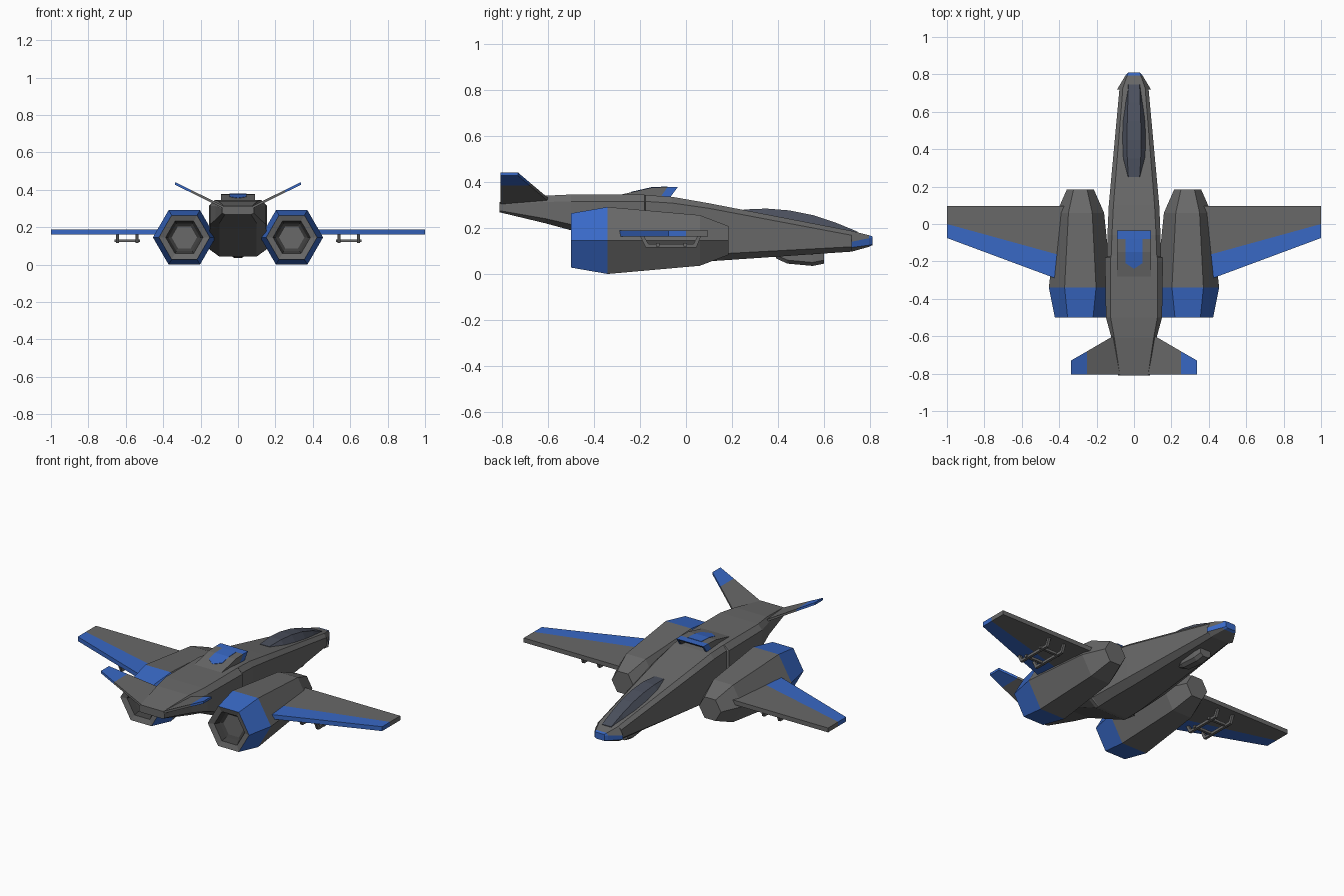
import bpy, bmesh
from math import cos, sin, radians
from mathutils import Vector

if "Cube" in bpy.data.objects:
    bpy.data.objects.remove(bpy.data.objects["Cube"])


def material(name, rgb):
    m = bpy.data.materials.new(name)
    m.diffuse_color = (*rgb, 1)
    m.use_nodes = True
    m.node_tree.nodes["Principled BSDF"].inputs["Base Color"].default_value = m.diffuse_color
    return m


GREY = material("grey", (0.14, 0.14, 0.14))
BLUE = material("blue", (0.04, 0.14, 0.56))
GLASS = material("glass", (0.07, 0.08, 0.11))
DARK = material("dark", (0.05, 0.05, 0.05))


def finish(name, bm, mats, mirror=False):
    bmesh.ops.recalc_face_normals(bm, faces=bm.faces)
    me = bpy.data.meshes.new(name)
    bm.to_mesh(me)
    bm.free()
    for m in mats:
        me.materials.append(m)
    ob = bpy.data.objects.new(name, me)
    bpy.context.collection.objects.link(ob)
    if mirror:
        ob.modifiers.new("mirror", 'MIRROR')
    return ob


def loft(name, rings, mats, colour=None, mirror=False):
    """Skin matching rings of points; colour(segment, side) gives a material slot."""
    bm = bmesh.new()
    vs = [[bm.verts.new(p) for p in r] for r in rings]
    n = len(rings[0])
    for i in range(len(vs) - 1):
        for k in range(n):
            j = (k + 1) % n
            f = bm.faces.new((vs[i][k], vs[i][j], vs[i + 1][j], vs[i + 1][k]))
            f.material_index = colour(i, k) if colour else 0
    for i in (0, len(vs) - 1):
        f = bm.faces.new(vs[i])
        f.material_index = colour(i, -1) if colour else 0
    return finish(name, bm, mats, mirror)


def prism(name, pts, shift, mat, mirror=False):
    s = Vector(shift)
    return loft(name, [pts, [Vector(p) + s for p in pts]], [mat], mirror=mirror)


def section(y, b, z0, w, z1, z2, t, z3):
    half = [(b, z0), (w, z1), (w, z2), (t, z3)]
    return [(x, y, z) for x, z in half] + [(-x, y, z) for x, z in reversed(half)]


# Fuselage, from tail to nose
loft("fuselage", [section(*s) for s in (
    (-.81, .07, .268, .085, .275, .300, .075, .312),
    (-.61, .10, .220, .120, .240, .313, .105, .340),
    (-.50, .10, .190, .150, .215, .315, .125, .345),
    (-.20, .10, .045, .155, .085, .315, .125, .345),
    (-.18, .10, .043, .155, .083, .315, .125, .344),
    (-.175, .10, .043, .145, .083, .315, .122, .343),
    (-.06, .10, .047, .142, .083, .308, .118, .335),
    (.10, .09, .055, .135, .085, .285, .11, .307),
    (.72, .055, .097, .078, .118, .168, .06, .187))], [GREY])

# Nose cap with a blue band and tip
loft("nose_cap", [section(*s) for s in (
    (.72, .06, .097, .09, .115, .140, .062, .187),
    (.795, .032, .118, .045, .125, .155, .036, .168),
    (.81, .024, .125, .032, .130, .156, .03, .163))], [GREY, BLUE],
    lambda i, k: 1 if i >= 1 or k in (1, 5) else 0)

# Cockpit canopy
loft("canopy", [[(w, y, b), (t, y, z), (-t, y, z), (-w, y, b)] for y, w, b, t, z in (
    (.25, .045, .26, .03, .280), (.35, .066, .248, .036, .284),
    (.45, .070, .228, .037, .276), (.55, .065, .209, .036, .256),
    (.65, .050, .190, .033, .223), (.745, .035, .165, .03, .184))], [GLASS])

# Belly sensor pod
loft("belly_pod", [[(w, y, .09), (w, y, z + .015), (w * .5, y, z), (-w * .5, y, z),
                    (-w, y, z + .015), (-w, y, .09)] for y, w, z in (
    (.39, .015, .068), (.44, .035, .045), (.55, .04, .035), (.6, .035, .045))], [GREY])


# Hexagonal engines with recessed nozzles
def hexagon(y, r):
    return [(.287 + r * cos(radians(60 * k)), y, .1455 + r * sin(radians(60 * k)))
            for k in range(6)]


loft("engine", [hexagon(*s) for s in (
    (-.45, .068), (-.46, .085), (-.49, .10), (-.5, .136),
    (-.34, .168), (.06, .127), (.185, .072))],
    [GREY, BLUE, DARK], lambda i, k: 0 if k < 0 else (2, 2, 0, 1, 0, 0, 0)[i], True)

# Wings with blue trailing flaps
prism("wing", [(.3, .095, .162), (1, .095, .162), (1, 0, .162), (.3, -.193, .162)],
      (0, 0, .026), GREY, True)
prism("wing_flap", [(.3, -.193, .162), (1, 0, .162), (1, -.075, .162), (.3, -.335, .162)],
      (0, 0, .026), BLUE, True)

# Underwing racks: two bent rails joined by cross bars
outer = [(-.20, .165), (-.175, .115), (.045, .115), (.065, .165)]
inner = [(.050, .165), (.033, .13), (-.163, .13), (-.183, .165)]
for side, x in (("inner", .533), ("outer", .637)):
    prism("rack_rail_" + side, [(x, y, z) for y, z in outer + inner], (.015, 0, 0), GREY, True)
for end, y in (("rear", -.13), ("front", -.01)):
    prism("rack_bar_" + end, [(.525, y, .12), (.525, y + .015, .12), (.525, y + .015, .135),
                              (.525, y, .135)], (.135, 0, 0), GREY, True)


# Canted tail fins with blue tips
def fin_edge(x, front):
    z = .308 + (x - .08) * .49
    return [(x, front, z - .007), (x, front, z + .007), (x, -.805, z + .007), (x, -.805, z - .007)]


loft("tail_fin", [fin_edge(.075, -.578), fin_edge(.25, -.68)], [GREY], mirror=True)
loft("tail_fin_tip", [fin_edge(.25, -.68), fin_edge(.337, -.73)], [BLUE], mirror=True)

# Dorsal scoop: grey fairing, blue mouth with dark opening, arrow marking
prism("scoop_fairing", [(-.09, y, z) for y, z in (
    (-.29, .32), (-.29, .343), (-.15, .375), (-.08, .378), (-.12, .32))], (.18, 0, 0), GREY)


def mouth(dy, w, z0, z1):
    return [(x, -.035 + dy - (.378 - z) * .75, z) for x, z in ((-w, z0), (w, z0), (w, z1), (-w, z1))]


loft("scoop_mouth", [mouth(-.045, .09, .32, .378), mouth(0, .09, .32, .378),
                     mouth(0, .078, .33, .371), mouth(-.03, .07, .333, .369)],
     [BLUE, DARK], lambda i, k: 1 if i >= 2 else 0)
bm = bmesh.new()
rows = [[bm.verts.new((s * .045, y, z)) for s in (-1, 1)]
        for y, z in ((-.08, .380), (-.15, .377), (-.21, .3633))]
for a, b in zip(rows, rows[1:]):
    bm.faces.new((a[0], a[1], b[1], b[0]))
bm.faces.new((*rows[2], bm.verts.new((0, -.24, .3564))))
finish("scoop_marking", bm, [BLUE]).modifiers.new("thickness", 'SOLIDIFY').thickness = .004
